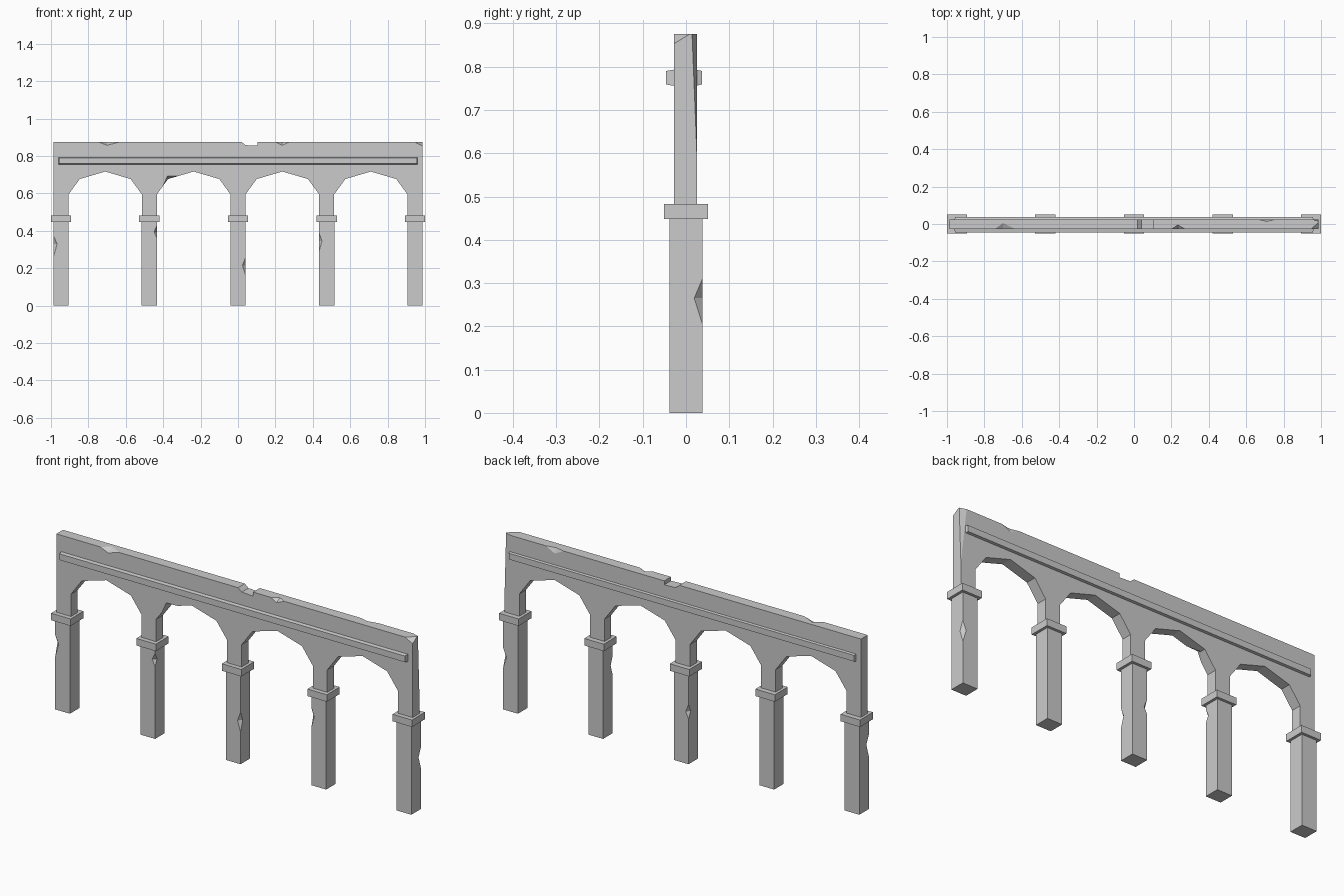
import bpy, bmesh
from mathutils import Vector

if "Cube" in bpy.data.objects:
    bpy.data.objects.remove(bpy.data.objects["Cube"])


def make(name, bm):
    bmesh.ops.recalc_face_normals(bm, faces=bm.faces)
    me = bpy.data.meshes.new(name)
    bm.to_mesh(me)
    bm.free()
    ob = bpy.data.objects.new(name, me)
    bpy.context.collection.objects.link(ob)
    return ob


def box(name, x0, x1, y0, y1, z0, z1):
    bm = bmesh.new()
    bmesh.ops.create_cube(bm, size=1)
    for v in bm.verts:
        v.co = ((x0 + x1) / 2 + v.co.x * (x1 - x0), (y0 + y1) / 2 + v.co.y * (y1 - y0),
                (z0 + z1) / 2 + v.co.z * (z1 - z0))
    return make(name, bm)


def prism(name, profile, y0, y1):
    # front outline (x, z) extruded through the depth
    bm = bmesh.new()
    face = bm.faces.new([bm.verts.new((x, y0, z)) for x, z in profile])
    out = bmesh.ops.extrude_face_region(bm, geom=[face])
    for v in out["geom"]:
        if isinstance(v, bmesh.types.BMVert):
            v.co.y = y1
    return make(name, bm)


def cut(ob, cutter):
    mod = ob.modifiers.new("damage", 'BOOLEAN')
    mod.operation = 'DIFFERENCE'
    mod.solver = 'EXACT'
    mod.object = cutter
    bpy.context.view_layer.objects.active = ob
    bpy.ops.object.modifier_apply(modifier=mod.name)
    bpy.data.objects.remove(cutter)


def chip(ob, points, pivot_count=2, grow=1.6):
    # break off a tetrahedron; it grows about the broken surface so it pokes outside
    pts = [Vector(p) for p in points]
    m = sum(pts[:pivot_count], Vector()) / pivot_count
    bm = bmesh.new()
    v = [bm.verts.new(m + (p - m) * grow) for p in pts]
    for f in ((0, 1, 2), (0, 3, 1), (1, 3, 2), (0, 2, 3)):
        bm.faces.new([v[i] for i in f])
    cut(ob, make("chip_cutter", bm))


# Columns and capitals
centres = [-0.946, -0.474, 0, 0.474, 0.946]
HW, HD = 0.041, 0.038
columns = []
for i, cx in enumerate(centres):
    columns.append(box(f"column_{i + 1}", cx - HW, cx + HW, -HD, HD, 0, 0.455))
    box(f"capital_{i + 1}", cx - 0.054, cx + 0.054, -0.051, 0.051, 0.448, 0.483)

# Chipped column edges: column, side x, side y, low z, mid z, high z, depth
for i, sx, sy, z0, zm, z1, d in [
        (0, -1, -1, 0.26, 0.33, 0.375, 0.02), (1, 1, -1, 0.362, 0.395, 0.428, 0.016),
        (2, 1, -1, 0.16, 0.215, 0.26, 0.017), (2, -1, 1, 0.225, 0.26, 0.30, 0.016),
        (3, -1, -1, 0.29, 0.345, 0.39, 0.016), (4, 1, 1, 0.205, 0.265, 0.31, 0.019)]:
    x, y = centres[i] + sx * HW, sy * HD
    chip(columns[i], [(x - sx * d, y, zm), (x, y - sy * d, zm), (x, y, z0), (x, y, z1)])

# Arcade wall with four faceted arches
F, B, TOP, END = -0.028, 0.025, 0.875, 0.987
outline = [(END, TOP), (-END, TOP), (-END, 0.475)]
for a, b in zip(centres, centres[1:]):
    l, r = a + 0.04, b - 0.04
    outline += [(l, 0.475), (l, 0.595), (l + 0.06, 0.677), ((l + r) / 2, 0.717),
                (r - 0.06, 0.677), (r, 0.595), (r, 0.475)]
outline.append((END, 0.475))
wall = prism("arcade_wall", outline, F, B)

# Broken gap through the top
cut(wall, prism("gap_cutter", [(0.01, 0.89), (0.02, TOP), (0.04, 0.858), (0.103, 0.855),
                               (0.103, 0.89)], -0.1, 0.1))

# Chips along the top edges: x start, x apex, x end, face y, top y, face z
for x0, xm, x1, fy, ty, z in [(-0.745, -0.7, -0.635, F, 0.005, 0.857),
                              (0.2, 0.235, 0.275, F, -0.005, 0.857),
                              (0.66, 0.71, 0.76, B, 0.014, 0.85)]:
    chip(wall, [(xm, fy, z), (xm, ty, TOP), (x0, fy, TOP), (x1, fy, TOP)])

# Chip at the arch underside and broken right-end corners
chip(wall, [(-0.378, F, 0.692), (-0.374, 0.0, 0.677), (-0.4, F, 0.642), (-0.315, F, 0.694)], grow=1.4)
chip(wall, [(END, F, 0.853), (END, 0.008, TOP), (0.945, F, TOP), (END, F, TOP)], 3)
chip(wall, [(END, B, 0.6), (END, 0.014, TOP), (0.955, B, TOP), (END, B, TOP)], 3)

# String course bars, tapering outward on both faces
for name, y_in, y_out in [("front_ledge", F + 0.01, -0.046), ("back_ledge", B - 0.01, 0.037)]:
    ledge = box(name, -0.963, 0.963, min(y_in, y_out), max(y_in, y_out), 0.754, 0.795)
    for v in ledge.data.vertices:
        if abs(v.co.y - y_out) < 1e-4:
            v.co.x *= 0.993
            v.co.z += 0.005 if v.co.z < 0.77 else -0.005
